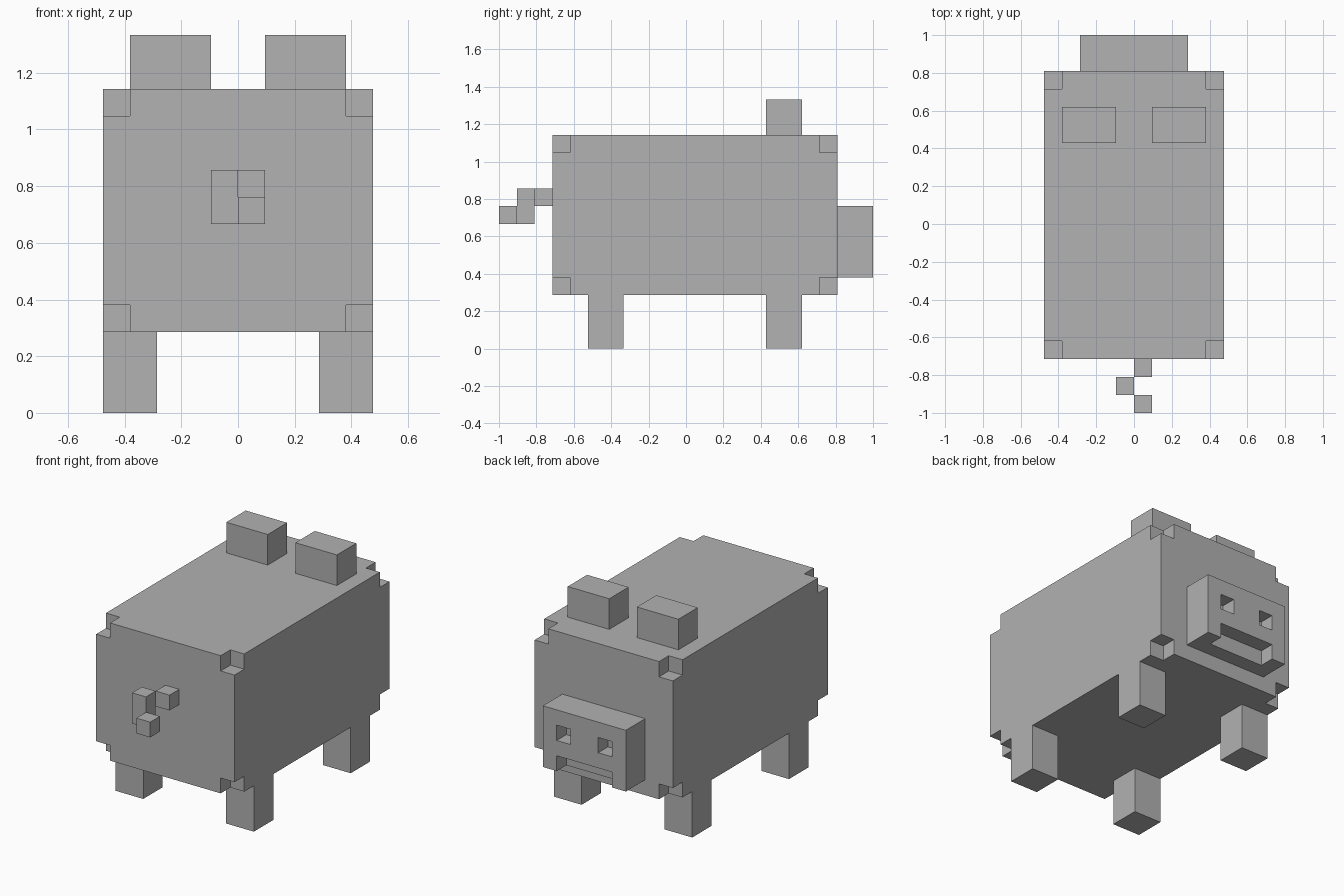
import bpy
import bmesh
from mathutils import Matrix, Vector

U = 2 / 21  # side of one block

default_cube = bpy.data.objects.get("Cube")
if default_cube:
    bpy.data.objects.remove(default_cube, do_unlink=True)

grey = bpy.data.materials.new("plain grey")
grey.use_nodes = True
COLOUR = (0.445, 0.445, 0.445, 1)
grey.diffuse_color = COLOUR
for node in grey.node_tree.nodes:
    if node.type == 'BSDF_PRINCIPLED':
        node.inputs["Base Color"].default_value = COLOUR


def blocks(name, boxes):
    """Object made of boxes (low corner, high corner), in blocks; y starts at the front."""
    bm = bmesh.new()
    for low, high in boxes:
        low, high = Vector(low), Vector(high)
        centre = (low + high) / 2 - Vector((0, 10.5, 0))
        matrix = Matrix.Translation(centre * U) @ Matrix.Diagonal((*((high - low) * U), 1))
        bmesh.ops.create_cube(bm, size=1, matrix=matrix)
    mesh = bpy.data.meshes.new(name)
    bm.to_mesh(mesh)
    bm.free()
    mesh.materials.append(grey)
    obj = bpy.data.objects.new(name, mesh)
    bpy.context.collection.objects.link(obj)
    return obj


def carve(obj, boxes):
    """Cut the boxes out of the object."""
    cutter = blocks("cutter", boxes)
    cutter.hide_render = True
    mod = obj.modifiers.new("carve", 'BOOLEAN')
    mod.operation = 'DIFFERENCE'
    mod.solver = 'EXACT'
    mod.object = cutter
    bpy.context.view_layer.objects.active = obj
    bpy.ops.object.modifier_apply(modifier=mod.name)
    bpy.data.objects.remove(cutter, do_unlink=True)


# Body with one block missing at each corner
body = blocks("body", [((-5, 3, 3), (5, 19, 12))])
E = 0.5  # how far cutters stick out
carve(body, [((x, y, z), (x + 1 + E, y + 1 + E, z + 1 + E))
             for x in (-5 - E, 4) for y in (3 - E, 18) for z in (3 - E, 11)])

# Snout with two nostrils and a mouth open at the bottom
snout = blocks("snout", [((-3, 19, 4), (3, 21, 8))])
carve(snout, [((-2, 20, 6), (-1, 21 + E, 7)),
              ((1, 20, 6), (2, 21 + E, 7)),
              ((-2, 20, 4 - E), (2, 21 + E, 5))])

# Legs and ears on both sides
for side, leg_x, ear_x in (("left", 3, 1), ("right", -5, -4)):
    for end, y in (("tail_end", 5), ("snout_end", 15)):
        blocks(f"{side}_{end}_leg", [((leg_x, y, 0), (leg_x + 2, y + 2, 3))])
    blocks(f"{side}_ear", [((ear_x, 15, 12), (ear_x + 3, 17, 14))])

# Curly tail
blocks("tail", [((0, 2, 8), (1, 3, 9)),
                ((-1, 1, 7), (0, 2, 9)),
                ((0, 0, 7), (1, 1, 8))])
